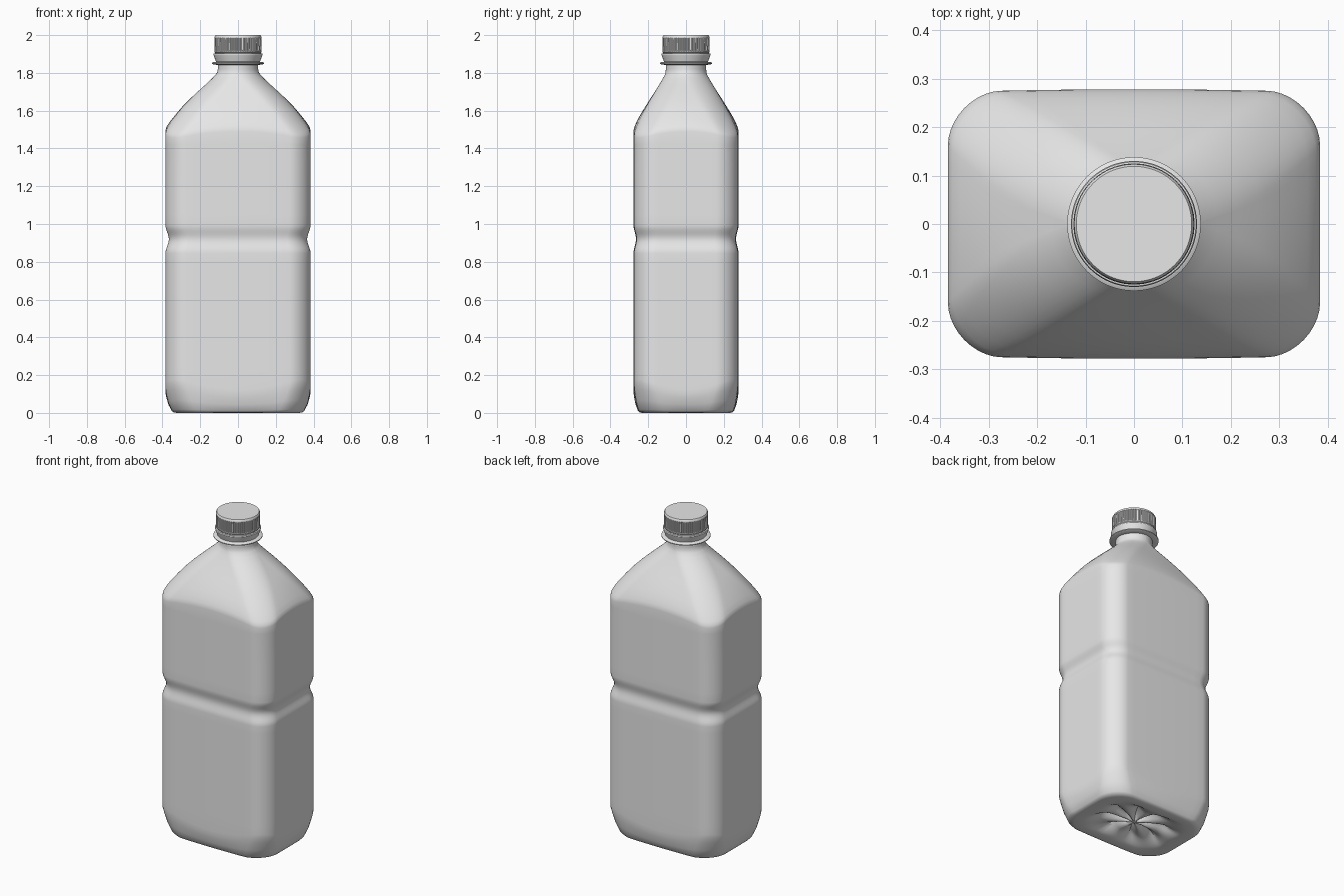
import bpy, bmesh, math

if "Cube" in bpy.data.objects:
    bpy.data.objects.remove(bpy.data.objects["Cube"])

plastic = bpy.data.materials.new("light_grey_plastic")
plastic.diffuse_color = (0.8, 0.8, 0.8, 1)
plastic.use_nodes = True
plastic.node_tree.nodes["Principled BSDF"].inputs["Base Color"].default_value = plastic.diffuse_color


def skin(name, rings, angle=35):
    """Join equal-length closed rings into a capped, smooth-shaded tube."""
    bm = bmesh.new()
    rows = [[bm.verts.new(p) for p in ring] for ring in rings]
    n = len(rows[0])
    for a, b in zip(rows, rows[1:]):
        for i in range(n):
            j = (i + 1) % n
            bm.faces.new((a[i], a[j], b[j], b[i]))
    bm.faces.new(rows[0][::-1])
    bm.faces.new(rows[-1])
    bmesh.ops.recalc_face_normals(bm, faces=bm.faces)
    mesh = bpy.data.meshes.new(name)
    bm.to_mesh(mesh)
    bm.free()
    mesh.materials.append(plastic)
    obj = bpy.data.objects.new(name, mesh)
    bpy.context.collection.objects.link(obj)
    bpy.ops.object.select_all(action='DESELECT')
    obj.select_set(True)
    bpy.context.view_layer.objects.active = obj
    bpy.ops.object.shade_smooth_by_angle(angle=math.radians(angle))
    return obj


def section(z, hx, hy, c, dip=0.0):
    """Rounded rectangle; corners shift by dip in z, long faces bulge a little."""
    quad = [(hx, (hy - c) * k / 5) for k in range(5)]
    for k in range(11):
        t = math.pi / 2 * k / 10
        quad.append((hx - c + c * max(math.cos(t), 0) ** 1.08,
                     hy - c + c * math.sin(t) ** 1.08))
    quad += [((hx - c) * (1 - k / 6), hy) for k in range(1, 6)]
    quad.append((0.0, hy))
    half = quad + [(-x, y) for x, y in quad[-2::-1]]
    loop = half + [(x, -y) for x, y in half[-2:0:-1]]
    bulge = 0.006 * min(1, max(0, (hx - 0.11) / 0.2))
    out = []
    for x, y in loop:
        u, v = abs(x) / hx, abs(y) / hy
        out.append((x, y + bulge * (1 - u * u) * y / hy, z + dip * u * u * v * v))
    return out


def lathe(name, profile, segs=96, ribbed=(), depth=0.004):
    """Turned part; rows listed in ribbed get alternating grooves."""
    rings = []
    for row, (r, z) in enumerate(profile):
        ring = []
        for i in range(segs):
            t = 2 * math.pi * i / segs
            q = r - depth if row in ribbed and i % 4 < 2 else r
            ring.append((q * math.cos(t), q * math.sin(t), z))
        rings.append(ring)
    return skin(name, rings, 30)


HX, HY, C = 0.384, 0.272, 0.11

# Recessed base with radial petals and a central knob
rings = []
for k in range(1, 19):
    d = 1 - k / 18
    s = 0.86 * (1 - d)
    ease = min(1, d / 0.45)
    ease = ease * ease * (3 - 2 * ease)
    knob = 0.025 * max(0, 1 - (s / 0.17) ** 2)
    ring = []
    for x, y, z in section(0, 0.325, 0.225, 0.125):
        petal = abs(math.cos(4 * math.atan2(y / 0.7, x))) * min(1, s / 0.2)
        ring.append((x * s, y * s, 0.001 + ease * (0.055 - 0.03 * petal) - knob))
    rings.append(ring)

# Foot: tapers inward, with the corners cut higher than the faces
foot = [(0.0, 0.325, 0.225), (0.003, 0.342, 0.240), (0.012, 0.352, 0.249),
        (0.045, 0.369, 0.261), (0.08, 0.379, 0.268), (0.10, 0.383, 0.271)]
for z, hx, hy in foot:
    rings.append(section(z, hx, hy, C + 0.022 * (1 - (z / 0.1) ** 2), 0.85 * z))
rings.append(section(0.125, HX, HY, C, 0.08))

# Straight walls with the waist groove
for z in (0.22, 0.5, 0.8):
    rings.append(section(z, HX, HY, C))
for k in range(13):
    a = 2 * math.pi * k / 12
    g = (1 - math.cos(a)) / 2
    rings.append(section(0.845 + 0.15 * k / 12, HX - 0.018 * g, HY - 0.013 * g, C - 0.003 * g))
for z in (1.05, 1.25, 1.42):
    rings.append(section(z, HX, HY, C))

# Shoulder: shrinks to the round neck, its lower edge drooping at the corners
shoulder = [(1.49, HX, HY), (1.505, 0.382, 0.270), (1.52, 0.375, 0.265),
            (1.545, 0.358, 0.254), (1.58, 0.330, 0.235), (1.62, 0.296, 0.211),
            (1.66, 0.257, 0.187), (1.70, 0.214, 0.162), (1.74, 0.170, 0.139),
            (1.77, 0.138, 0.122), (1.79, 0.119, 0.112), (1.803, 0.110, 0.108),
            (1.82, 0.107, 0.107), (1.85, 0.107, 0.107)]
for z, hx, hy in shoulder:
    c = 0.108 + 0.02 * math.sin(math.pi * min(1, (z - 1.49) / 0.33))
    dip = -0.05 * min(1, max(0, (1.70 - z) / 0.17))
    rings.append(section(z, hx, hy, min(c, hy - 0.0005), dip))
skin("bottle_body", rings, 40)

# Support ring around the neck
lathe("neck_ring", [(0.10, 1.842), (0.130, 1.844), (0.138, 1.848),
                    (0.138, 1.853), (0.130, 1.858), (0.10, 1.860)])

# Tamper band below the cap
lathe("tamper_band", [(0.10, 1.858), (0.117, 1.860), (0.121, 1.872), (0.128, 1.890),
                      (0.130, 1.897), (0.128, 1.903), (0.10, 1.907)])

# Screw cap with grip ribs
lathe("screw_cap", [(0.10, 1.905), (0.122, 1.906), (0.125, 1.910), (0.125, 1.916),
                    (0.125, 1.918), (0.124, 1.984), (0.124, 1.986),
                    (0.123, 1.994), (0.119, 2.0)],
      segs=240, ribbed=(4, 5))
